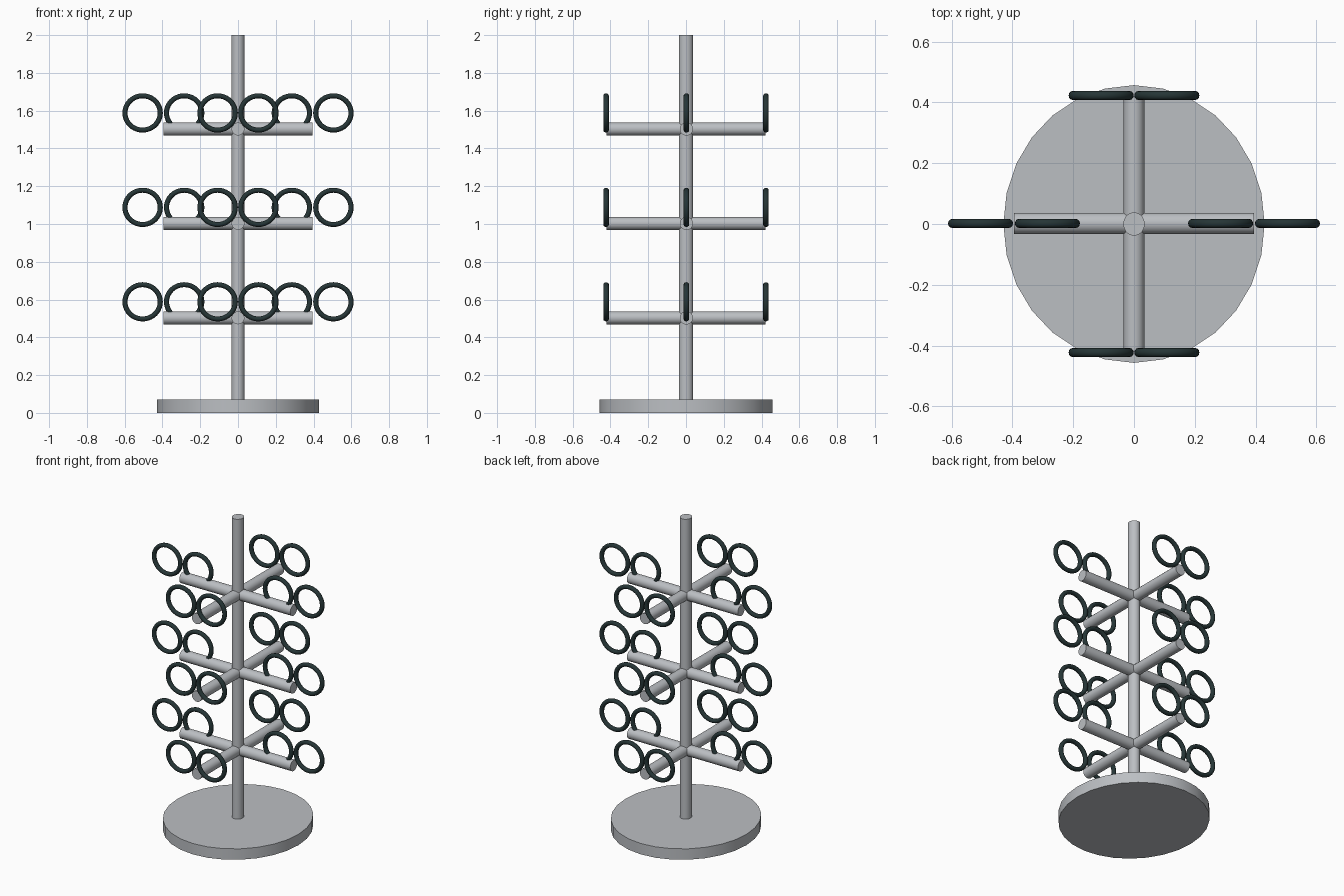
import bpy
import math

if "Cube" in bpy.data.objects:
    bpy.data.objects.remove(bpy.data.objects["Cube"])


def material(name, rgb):
    m = bpy.data.materials.new(name)
    m.diffuse_color = (*rgb, 1)
    m.use_nodes = True
    m.node_tree.nodes["Principled BSDF"].inputs["Base Color"].default_value = m.diffuse_color
    return m


METAL = material("light grey metal", (0.50, 0.52, 0.545))
DARK = material("dark green black", (0.019, 0.036, 0.037))


def finish(name, mat, scale=(1, 1, 1)):
    ob = bpy.context.object
    ob.name = name
    ob.scale = scale
    bpy.ops.object.transform_apply(location=False, rotation=True, scale=True)
    bpy.ops.object.shade_smooth_by_angle(angle=math.radians(35))
    ob.data.materials.append(mat)
    return ob


def rod(name, sides, radius, length, loc, rot=(0, 0, 0), scale=(1, 1, 1)):
    bpy.ops.mesh.primitive_cylinder_add(vertices=sides, radius=radius, depth=length,
                                        location=loc, rotation=rot)
    return finish(name, METAL, scale)


def ring(name, x, y, z):
    bpy.ops.mesh.primitive_torus_add(major_radius=0.0935, minor_radius=0.0135,
                                     major_segments=40, minor_segments=12,
                                     location=(x, y, z), rotation=(math.pi / 2, 0, 0))
    return finish(name, DARK, (1, 0.97, 1.1))


# Slightly oval base and central pole
rod("base", 28, 1, 0.07, (0, 0, 0.035), scale=(0.43, 0.457, 1))
rod("pole", 28, 1, 1.95, (0, 0, 1.025), scale=(0.035, 0.038, 1))

# Three tiers of crossed arms, two rings at every arm end
for tier, z in enumerate((0.503, 1.003, 1.503), 1):
    rod(f"side_arm_{tier}", 28, 0.035, 0.79, (0, 0.002, z), (0, math.pi / 2, 0))
    rod(f"front_back_arm_{tier}", 28, 0.034, 0.84, (0, 0, z), (math.pi / 2, 0, 0))
    for s in (-1, 1):
        ring(f"outer_ring_{tier}", s * 0.505, 0.002, z + 0.085)
        ring(f"inner_ring_{tier}", s * 0.285, 0.002, z + 0.085)
        for y in (-0.423, 0.423):
            ring(f"end_ring_{tier}", s * 0.108, y, z + 0.085)
